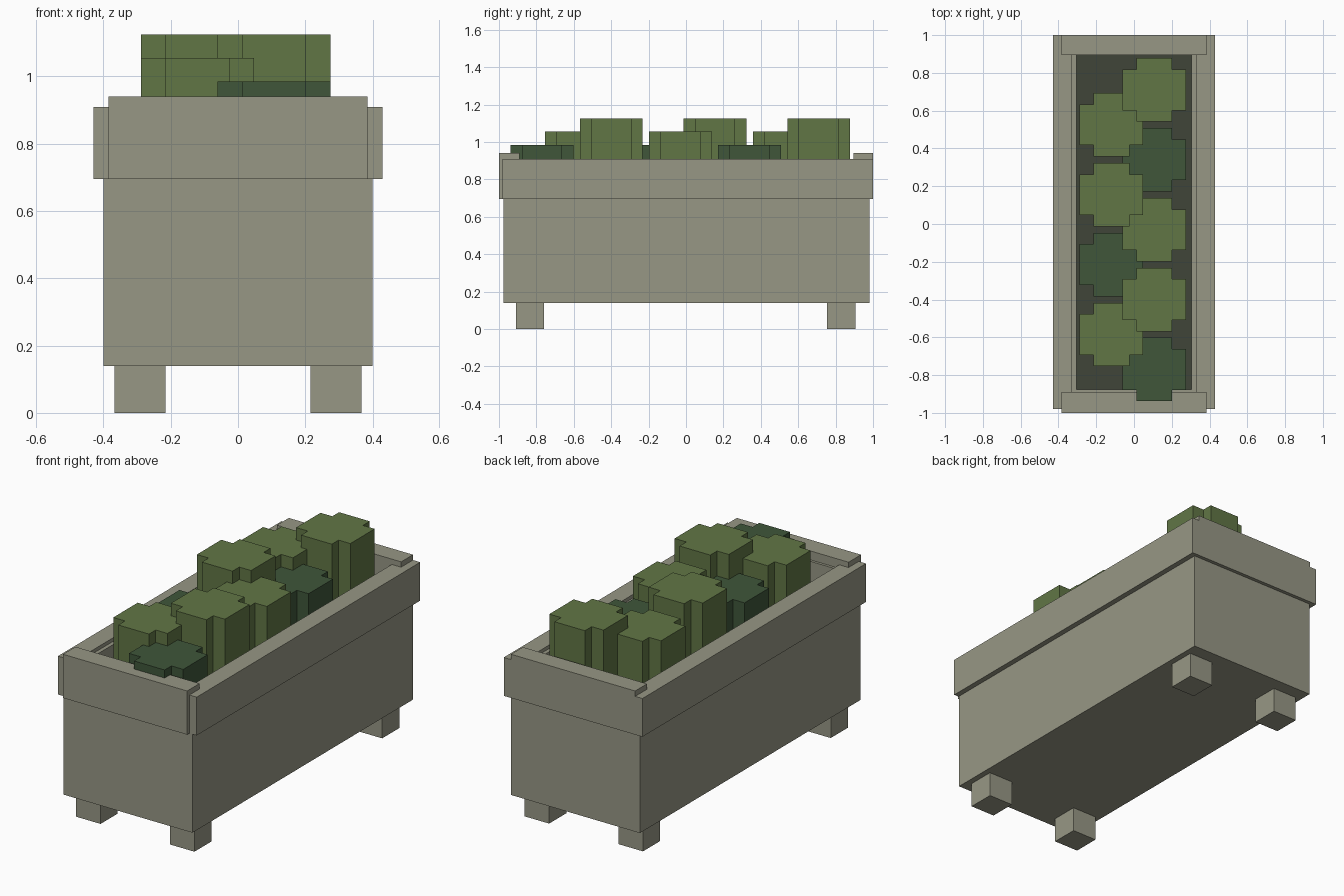
import bpy
import bmesh

cube = bpy.data.objects.get("Cube")
if cube:
    bpy.data.objects.remove(cube, do_unlink=True)


def material(name, rgb):
    m = bpy.data.materials.new(name)
    m.use_nodes = True
    m.diffuse_color = (*rgb, 1)
    m.node_tree.nodes["Principled BSDF"].inputs["Base Color"].default_value = (*rgb, 1)
    return m


STONE = material("grey_stone", (0.31, 0.31, 0.235))
SOIL = material("dark_soil", (0.051, 0.058, 0.04))
LEAF = material("light_leaf", (0.12, 0.18, 0.06))
DARK = material("dark_leaf", (0.05, 0.093, 0.042))


def finish(name, bm, *mats):
    bmesh.ops.recalc_face_normals(bm, faces=bm.faces)
    mesh = bpy.data.meshes.new(name)
    bm.to_mesh(mesh)
    bm.free()
    for m in mats:
        mesh.materials.append(m)
    obj = bpy.data.objects.new(name, mesh)
    bpy.context.scene.collection.objects.link(obj)
    return obj


def loft(name, rings, *mats):
    """Join equal outlines into a skin, closed by the first and last ring."""
    bm = bmesh.new()
    loops = [[bm.verts.new(p) for p in ring] for ring in rings]
    for a, b in zip(loops, loops[1:]):
        for i in range(len(a)):
            j = (i + 1) % len(a)
            bm.faces.new((a[i], a[j], b[j], b[i]))
    bm.faces.new(loops[0])
    cap = bm.faces.new(loops[-1])
    cap.material_index = len(mats) - 1
    return finish(name, bm, *mats)


def rect(x0, x1, y0, y1, z):
    return [(x0, y0, z), (x1, y0, z), (x1, y1, z), (x0, y1, z)]


def box(name, x0, x1, y0, y1, z0, z1, mat):
    return loft(name, [rect(x0, x1, y0, y1, z) for z in (z0, z1)], mat)


# Hollow trough with a bed of soil
BED, WALL_TOP = 0.74, 0.89
outer = (-0.4, 0.4, -0.975, 0.98)
inner = (-0.305, 0.305, -0.875, 0.895)
loft("trough", [rect(*outer, 0.14), rect(*outer, WALL_TOP),
                rect(*inner, WALL_TOP), rect(*inner, BED)], STONE, SOIL)

# Rim boards: long sides, then the slightly higher ends
for side, s in (("left", 1), ("right", -1)):
    xs = sorted((s * 0.327, s * 0.43))
    box(side + "_rim", *xs, -0.98, 1.0, 0.695, 0.91, STONE)
box("front_rim", -0.385, 0.385, -1.0, -0.89, 0.695, 0.94, STONE)
box("back_rim", -0.385, 0.385, 0.895, 1.0, 0.695, 0.94, STONE)

# Feet
for side, s in (("left", 1), ("right", -1)):
    xs = sorted((s * 0.215, s * 0.367))
    for end, y in (("front", -0.91), ("back", 0.753)):
        box(f"{end}_{side}_foot", *xs, y, y + 0.152, 0, 0.14, STONE)


# Clipped shrubs with a cross-shaped outline
def shrub(name, x, y, top, mat):
    r, a, b = 0.168, 0.095, 0.108
    quarter = [(r, b), (a, b), (a, r)]
    outline = (quarter + [(-u, v) for u, v in reversed(quarter)]
               + [(-u, -v) for u, v in quarter]
               + [(u, -v) for u, v in reversed(quarter)])
    loft(name, [[(x + u, y + v, z) for u, v in outline]
                for z in (BED - 0.01, top)], mat)


LOW, MID, HIGH = 0.985, 1.055, 1.125
rows = (("left", 0.107, -0.77, (LOW, HIGH, MID, LOW, HIGH)),
        ("right", -0.12, -0.585, (MID, LOW, HIGH, MID)))
for row, x, start, tops in rows:
    for i, top in enumerate(tops):
        shrub(f"{row}_shrub_{i + 1}", x, start + i * 0.37, top,
              DARK if top == LOW else LEAF)
